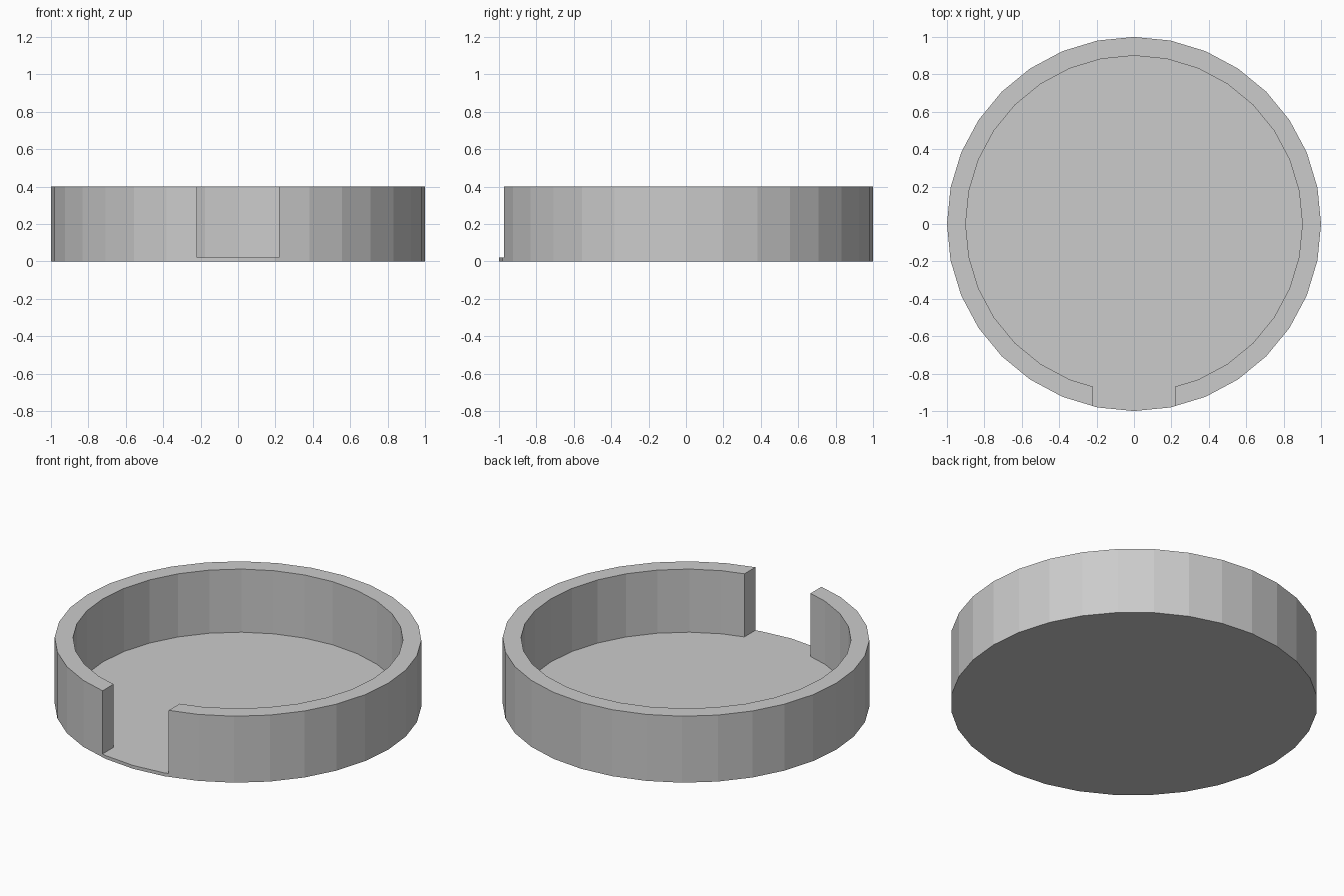
import bpy

if "Cube" in bpy.data.objects:
    bpy.data.objects.remove(bpy.data.objects["Cube"])

SIDES, RADIUS, INNER, HEIGHT, FLOOR, GAP = 32, 1.0, 0.9, 0.4, 0.02, 0.44
CUT = 0.6  # cutter height, taller than the wall


def cylinder(name, radius, depth, bottom):
    bpy.ops.mesh.primitive_cylinder_add(vertices=SIDES, radius=radius, depth=depth,
                                        location=(0, 0, bottom + depth / 2))
    obj = bpy.context.object
    obj.name = name
    return obj


def cut(target, cutter):
    cutter.hide_render = True
    cutter.hide_set(True)
    mod = target.modifiers.new(cutter.name, 'BOOLEAN')
    mod.operation = 'DIFFERENCE'
    mod.solver = 'EXACT'
    mod.object = cutter


# Round tray body
tray = cylinder("round_tray", RADIUS, HEIGHT, 0)

# Hollow interior above the thin floor
cavity = cylinder("cavity_cutter", INNER, CUT, FLOOR)

# Front opening through the wall
bpy.ops.mesh.primitive_cube_add(size=1, location=(0, -0.9, FLOOR + CUT / 2))
gap = bpy.context.object
gap.name = "front_gap_cutter"
gap.scale = (GAP, 0.5, CUT)

cut(tray, cavity)
cut(tray, gap)

# Bake the cuts and remove the cutters
bpy.context.view_layer.objects.active = tray
for name in [m.name for m in tray.modifiers]:
    bpy.ops.object.modifier_apply(modifier=name)
for helper in (cavity, gap):
    bpy.data.objects.remove(helper)
